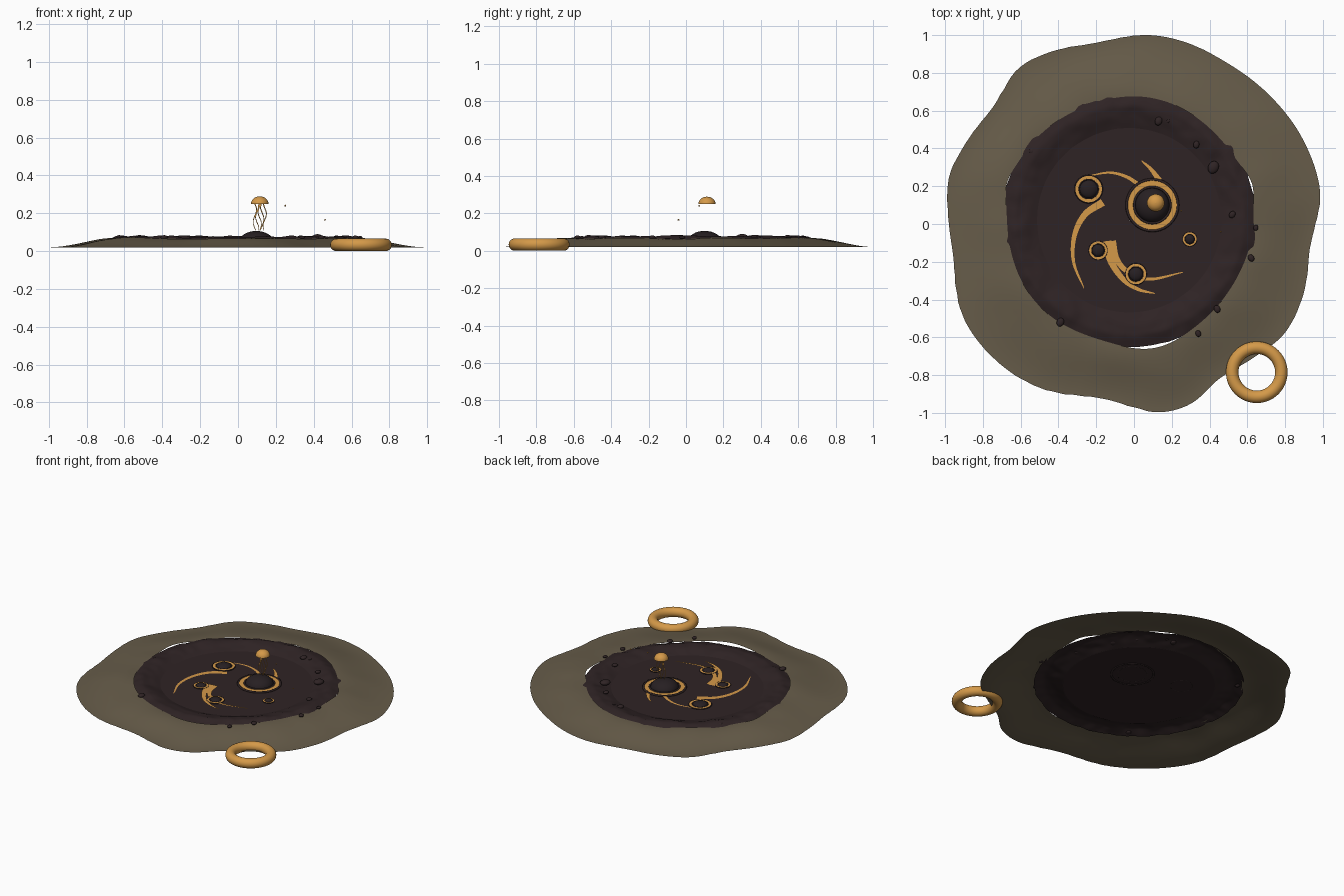
import bpy, bmesh, math, random
from mathutils import Vector, noise

if "Cube" in bpy.data.objects:
    bpy.data.objects.remove(bpy.data.objects["Cube"])

random.seed(4)
TAU = math.tau


def material(name, rgb):
    m = bpy.data.materials.new(name)
    m.diffuse_color = (*rgb, 1)
    m.use_nodes = True
    m.node_tree.nodes["Principled BSDF"].inputs["Base Color"].default_value = m.diffuse_color
    return m


EARTH = material("dull earth", (0.135, 0.108, 0.068))
TAR = material("dark tar", (0.028, 0.017, 0.018))
PUPIL = material("near black", (0.020, 0.014, 0.016))
GOLD = material("warm gold", (0.66, 0.32, 0.066))


def make(name, verts, faces, mat, smooth=True):
    me = bpy.data.meshes.new(name)
    me.from_pydata(verts, [], faces)
    me.materials.append(mat)
    ob = bpy.data.objects.new(name, me)
    bpy.context.collection.objects.link(ob)
    for p in me.polygons:
        p.use_smooth = smooth
    return ob


def polar(name, fn, rows, segs, mat):
    """Open polar sheet; fn(t, angle) gives a point, t running 0 inside to 1 outside."""
    verts = [fn(i / rows, TAU * j / segs) for i in range(rows + 1) for j in range(segs)]
    faces = [(i * segs + j, (i + 1) * segs + j, (i + 1) * segs + (j + 1) % segs, i * segs + (j + 1) % segs)
             for i in range(rows) for j in range(segs)]
    return make(name, verts, faces, mat)


def lathe(name, centre, profile, mat, segs=40):
    """Spin a short (radius, height) profile about a vertical axis."""
    x, y, z = centre
    n = len(profile) - 1

    def fn(t, a):
        r, h = profile[round(t * n)]
        return (x + r * math.cos(a), y + r * math.sin(a), z + h)
    return polar(name, fn, n, segs, mat)


def torus(name, centre, major, minor, mat, segs=48, sides=16):
    bpy.ops.mesh.primitive_torus_add(location=centre, major_radius=major, minor_radius=minor,
                                     major_segments=segs, minor_segments=sides)
    ob = bpy.context.object
    ob.name = name
    ob.data.materials.append(mat)
    bpy.ops.object.shade_smooth()
    return ob


def spline(pts, steps=10):
    """Catmull-Rom samples through a few points."""
    p = [Vector(q) for q in pts]
    p = [2 * p[0] - p[1]] + p + [2 * p[-1] - p[-2]]
    out = []
    for i in range(1, len(p) - 2):
        a, b, c, d = p[i - 1:i + 3]
        for k in range(steps):
            t = k / steps
            out.append(0.5 * (2 * b + (c - a) * t + (2 * a - 5 * b + 4 * c - d) * t * t
                              + (3 * b - a - 3 * c + d) * t ** 3))
    return out + [p[-2]]


def ribbon(name, pts, width, place, mat):
    """Flat strip along a 2D path; width(t) gives its breadth, place maps 2D to 3D."""
    path = spline(pts)
    n = len(path) - 1
    verts = []
    for i, q in enumerate(path):
        d = (path[min(i + 1, n)] - path[max(i - 1, 0)]).normalized()
        side = Vector((-d.y, d.x)) * width(i / n) / 2
        verts += [place(q - side), place(q + side)]
    faces = [(2 * i, 2 * i + 2, 2 * i + 3, 2 * i + 1) for i in range(n)]
    return make(name, verts, faces, mat, False)


# Outer ground: wavy rim sloping up toward the pit
RIM = [(0, .96), (10, 1.0), (27, 1.0), (43, .99), (60, .985), (74, 1.0), (86, 1.003), (102, .98),
       (116, 1.013), (127, 1.025), (140, .97), (155, .99), (166, 1.01), (180, .98), (192, .975),
       (209, 1.03), (227, 1.025), (240, 1.0), (258, .94), (270, .97), (277, 1.005), (287, 1.0),
       (299, .935), (312, .95), (324, .985), (338, .97), (351, .94), (360, .96)]
RIM_PATH = [p for p in spline(RIM, 12)]
GAPS = [(280, 17, .035), (17, 8, .022), (163, 9, .022), (215, 5, .0)]


def rim_radius(a):
    d = math.degrees(a) % 360
    return min(RIM_PATH, key=lambda p: abs(p.x - d)).y


def ground_point(t, a):
    inner = 0.652 + 0.006 * math.sin(5 * a + 1)
    for deg, spread, amount in GAPS:
        off = (math.degrees(a) - deg + 180) % 360 - 180
        inner += amount * math.exp(-(off / spread) ** 2)
    c, s = math.cos(a), math.sin(a)
    o = rim_radius(a)
    x = (-0.025 + inner * c) * (1 - t) + o * c * t
    y = (0.02 + inner * s) * (1 - t) + o * s * t
    u = 1 - t
    bump = noise.noise(Vector((x * 4, y * 4, 2.0))) * 0.010 * u
    return (x, y, 0.02 + 0.047 * u * u * (3 - 2 * u) + bump)


polar("outer_ground", ground_point, 16, 180, EARTH)


# Raised tar bank with a ragged outer edge
def bank_point(t, a):
    r = 0.485 + 0.187 * t
    if t == 1:
        r += 0.008 * noise.noise(Vector((math.cos(a) * 9, math.sin(a) * 9, 5)))
    x, y = -0.025 + r * math.cos(a), 0.02 + r * math.sin(a)
    z = 0.046 + 0.034 * math.sin(min(t * 1.2, 1) * math.pi / 2) - 0.022 * max(0, t - 0.65) / 0.35
    z += (0.010 * noise.noise(Vector((x * 6, y * 6, 0)))
          + 0.007 * noise.noise(Vector((x * 16, y * 16, 3)))) * min(1, t * 3)
    return (x, y, z)


polar("tar_bank", bank_point, 14, 180, TAR)

# Flat pool inside the bank
lathe("tar_pool", (-0.025, 0.02, 0.047), [(0.49, 0), (0.25, 0), (0.001, 0)][::-1], TAR, 96)

# Bubbling eyes: dark rim, flat gold ring, dark collar and dome
EYES = [(0.097, 0.10, 0.143, 0.058), (-0.24, 0.185, 0.076, 0.024), (-0.19, -0.14, 0.051, 0.018),
        (0.01, -0.265, 0.058, 0.02), (0.295, -0.08, 0.039, 0.016)]
for i, (x, y, r, h) in enumerate(EYES):
    n = f"eye_{i + 1}"
    torus(n + "_rim", (x, y, 0.050), r * 0.95, r * 0.05, TAR, 40, 8)
    lathe(n + "_gold_ring", (x, y, 0.053), [(r * 0.64, 0), (r * 0.93, 0)], GOLD)
    torus(n + "_collar", (x, y, 0.052), r * 0.67, r * 0.045, TAR, 40, 8)
    rd = r * 0.63
    dome = [(rd * math.sin(k * math.pi / 16) + 0.0005, h * math.cos(k * math.pi / 16)) for k in range(9)]
    lathe(n + "_dome", (x, y, 0.048), dome, PUPIL)

# Tapering gold swirls painted on the pool
SWIRLS = [
    (0.036, [(-0.165, 0.115), (-0.26, 0.05), (-0.315, -0.06), (-0.32, -0.2), (-0.265, -0.34)]),
    (0.018, [(0.03, 0.205), (-0.04, 0.25), (-0.13, 0.272), (-0.24, 0.255)]),
    (0.026, [(0.135, 0.23), (0.09, 0.29), (0.04, 0.335)]),
    (0.040, [(-0.14, -0.09), (-0.125, -0.19), (-0.06, -0.29), (0.02, -0.345), (0.11, -0.368)]),
    (0.034, [(-0.115, -0.09), (-0.09, -0.19), (-0.02, -0.262), (0.09, -0.292), (0.26, -0.255)]),
]
for i, (w, pts) in enumerate(SWIRLS):
    ribbon(f"gold_swirl_{i + 1}", pts, lambda t, w=w: w * (1 - t) ** 0.75 + 0.004,
           lambda q, i=i: (q.x, q.y, 0.0505 + i * 0.0003), GOLD)

# Lumps scattered over the bank
LUMPS = [(0.13, 0.545, .024), (0.18, 0.545, .011), (0.33, 0.42, .02), (0.42, 0.30, .035),
         (0.52, 0.05, .02), (0.645, -0.02, .016), (0.62, -0.18, .02), (0.44, -0.45, .021),
         (0.34, -0.58, .018), (-0.39, -0.52, .024), (-0.54, 0.385, .018)]
for i, (x, y, r) in enumerate(LUMPS):
    bpy.ops.mesh.primitive_uv_sphere_add(segments=14, ring_count=8, radius=r, location=(x, y, 0.072))
    ob = bpy.context.object
    ob.name = f"bank_lump_{i + 1}"
    ob.scale = (0.8, 1, 0.5)
    ob.rotation_euler.z = random.uniform(-0.7, 0.7)
    ob.data.materials.append(TAR)
    bpy.ops.object.shade_smooth()

# Floating bell with a flat underside
CAP = [(0.046 * math.sin(k * math.pi / 16) + 0.0004, 0.04 * math.cos(k * math.pi / 16)) for k in range(9)]
lathe("floating_bell", (0.115, 0.112, 0.249), CAP + [(0.0004, 0)], GOLD, 28)
bpy.context.view_layer.objects.active = bpy.data.objects["floating_bell"]
bpy.data.objects["floating_bell"].select_set(True)
bpy.ops.object.shade_smooth_by_angle()

# Wavy ribbon tentacles hanging below the bell
for i in range(5):
    x0 = 0.115 + (i - 2) * 0.013
    pts = [(x0 + 0.009 * math.sin(k * 1.15 + i * 1.3), 0.25 - k * 0.0235) for k in range(7)]
    ribbon(f"tentacle_{i + 1}", pts, lambda t: 0.006 - 0.003 * t, lambda q: (q.x, 0.112, q.y), GOLD)

# Drifting specks
for i, loc in enumerate([(0.25, 0.07, 0.24), (0.46, -0.04, 0.165)]):
    bpy.ops.mesh.primitive_ico_sphere_add(subdivisions=1, radius=0.005, location=loc)
    bpy.context.object.name = f"speck_{i + 1}"
    bpy.context.object.data.materials.append(GOLD)

# Large gold ring lying at the rim
torus("gold_ring", (0.65, -0.785, 0.033), 0.13, 0.033, GOLD, 64, 20)
